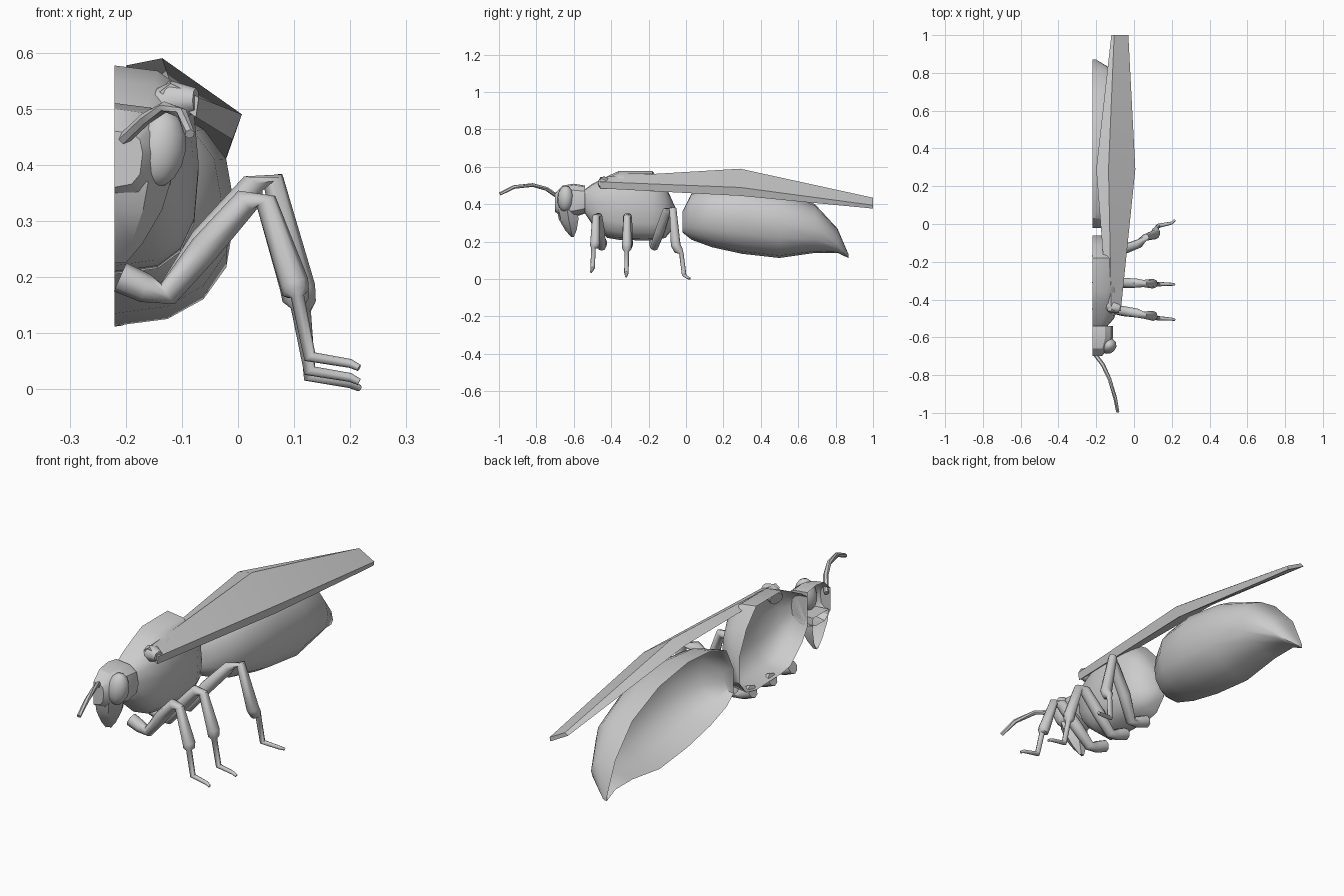
import bpy
import math
from mathutils import Vector

MID = -0.22  # the open cutting plane of the half body

if "Cube" in bpy.data.objects:
    bpy.data.objects.remove(bpy.data.objects["Cube"])

grey = bpy.data.materials.new("plain grey")
grey.use_nodes = True
grey.diffuse_color = (0.6, 0.6, 0.6, 1)
grey.node_tree.nodes["Principled BSDF"].inputs["Base Color"].default_value = (0.6, 0.6, 0.6, 1)


def build(name, verts, faces, angle=40):
    mesh = bpy.data.meshes.new(name)
    mesh.from_pydata(verts, [], faces)
    mesh.materials.append(grey)
    obj = bpy.data.objects.new(name, mesh)
    bpy.context.collection.objects.link(obj)
    bpy.ops.object.select_all(action="DESELECT")
    obj.select_set(True)
    bpy.context.view_layer.objects.active = obj
    bpy.ops.object.mode_set(mode="EDIT")
    bpy.ops.mesh.select_all(action="SELECT")
    bpy.ops.mesh.normals_make_consistent(inside=False)
    bpy.ops.object.mode_set(mode="OBJECT")
    bpy.ops.object.shade_smooth_by_angle(angle=math.radians(angle))
    return obj


def loft(name, rings, closed=True, caps=(True, True), angle=40):
    """Skin a list of equally long point rings."""
    n = len(rings[0])
    verts = [p for ring in rings for p in ring]
    faces = []
    for r in range(len(rings) - 1):
        for i in range(n if closed else n - 1):
            j = (i + 1) % n
            faces.append((r * n + i, r * n + j, (r + 1) * n + j, (r + 1) * n + i))
    if caps[0]:
        faces.append(tuple(range(n)))
    if caps[1]:
        faces.append(tuple(range(len(verts) - n, len(verts))))
    return build(name, verts, faces, angle)


def half_shell(name, sections, power, steps=8, caps=(True, True), angle=40):
    """Half body open at the middle; sections are y, top, bottom, width, side height."""
    rings = []
    for y, top, bottom, width, side in sections:
        ring = []
        for i in range(steps + 1):
            a = math.pi * (0.5 - i / steps)
            s, c = math.sin(a), max(math.cos(a), 0)
            reach = top - side if s > 0 else side - bottom
            z = side + math.copysign(abs(s) ** power, s) * reach
            ring.append((MID + width * c ** power, y, z))
        rings.append(ring)
    return loft(name, rings, False, caps, angle)


def tube(name, points, radii, sides=8):
    """Tapered tube along a path."""
    pts = [Vector(p) for p in points]
    rings = []
    for i, p in enumerate(pts):
        d = (pts[min(i + 1, len(pts) - 1)] - pts[max(i - 1, 0)]).normalized()
        u = d.cross(Vector((0, 1, 0.01))).normalized()
        v = d.cross(u)
        turns = [2 * math.pi * k / sides for k in range(sides)]
        rings.append([p + radii[i] * (u * math.cos(t) + v * math.sin(t)) for t in turns])
    return loft(name, rings, angle=50)


# Abdomen with a pointed, drooping tail
half_shell("abdomen", [
    (-0.02, 0.36, 0.25, 0.05, 0.3),
    (0.03, 0.46, 0.21, 0.13, 0.33),
    (0.14, 0.5, 0.17, 0.19, 0.34),
    (0.3, 0.51, 0.135, 0.213, 0.33),
    (0.5, 0.48, 0.113, 0.213, 0.3),
    (0.69, 0.4, 0.14, 0.18, 0.27),
    (0.81, 0.27, 0.14, 0.12, 0.19),
    (0.87, 0.13, 0.112, 0.02, 0.12),
], 0.85)

# Boxy thorax
half_shell("thorax", [
    (-0.54, 0.48, 0.35, 0.08, 0.42),
    (-0.5, 0.51, 0.29, 0.115, 0.42),
    (-0.42, 0.55, 0.22, 0.14, 0.41),
    (-0.36, 0.577, 0.21, 0.15, 0.4),
    (-0.18, 0.577, 0.205, 0.15, 0.39),
    (-0.11, 0.5, 0.22, 0.12, 0.36),
    (-0.06, 0.39, 0.28, 0.05, 0.33),
], 0.7)

# Head block and pointed jaw
half_shell("head", [
    (-0.7, 0.46, 0.36, 0.05, 0.42),
    (-0.66, 0.5, 0.33, 0.085, 0.42),
    (-0.6, 0.51, 0.33, 0.11, 0.42),
    (-0.54, 0.5, 0.35, 0.11, 0.42),
], 0.7, 6, angle=30)
jaw = []
for z, front, back, width in [(0.37, -0.69, -0.58, 0.1), (0.32, -0.68, -0.575, 0.085),
                              (0.26, -0.645, -0.585, 0.05), (0.225, -0.615, -0.6, 0.02)]:
    jaw.append([(MID, front, z), (MID + width * 0.6, front + 0.01, z),
                (MID + width, (front + back) / 2, z), (MID + width * 0.7, back, z), (MID, back, z)])
loft("jaw", jaw, False, angle=30)

# Eye
bpy.ops.mesh.primitive_uv_sphere_add(segments=12, ring_count=8, location=(-0.138, -0.645, 0.43),
                                     rotation=(0, 0.15, 0.4))
eye = bpy.context.object
eye.name = "eye"
eye.scale = (0.046, 0.042, 0.07)
eye.data.materials.append(grey)
bpy.ops.object.shade_smooth_by_angle(angle=math.radians(50))

# Antenna
tube("antenna", [(-0.21, -0.685, 0.44), (-0.165, -0.745, 0.482), (-0.13, -0.82, 0.503),
                 (-0.1, -0.92, 0.492), (-0.086, -0.995, 0.455)],
     [0.011, 0.011, 0.01, 0.01, 0.009], 6)

# Folded wing, a thin wedge, with its root knob
loft("wing", [
    [(-0.14, -0.46, 0.53), (-0.12, -0.46, 0.545), (-0.07, -0.46, 0.52), (-0.075, -0.46, 0.485)],
    [(-0.2, 0.29, 0.577), (-0.135, 0.29, 0.59), (0.007, 0.29, 0.49), (-0.01, 0.29, 0.445)],
    [(-0.12, 1, 0.425), (-0.105, 1, 0.435), (-0.03, 1, 0.395), (-0.033, 1, 0.377)],
], angle=20)
tube("wing_root", [(-0.15, -0.42, 0.5), (-0.11, -0.44, 0.515), (-0.075, -0.45, 0.515)],
     [0.03, 0.035, 0.022])

# Legs: each is a tube from the hip over the knee to the claw
radii = [0.028, 0.026, 0.022, 0.027, 0.024, 0.019, 0.026, 0.024, 0.012, 0.012, 0.008, 0.006]
profile = [(-0.21, 0.2), (-0.165, 0.18), (-0.125, 0.17), (-0.06, 0.25), (0.015, 0.335), (0.05, 0.335),
           (0.1, 0.19), (0.103, 0.172), (0.106, 0.165), (0.128, 0.058), (0.2, 0.046), (0.216, 0.038)]


def leg(name, hip, knee, foot, drop, lift, shift):
    """Hip, knee and foot give y; drop lowers the foot, lift raises the knee."""
    points = []
    for i, (x, z) in enumerate(profile):
        if i <= 5:
            y = hip + (knee - hip) * max(i - 2, 0) / 3
            z += lift * max(i - 2, 0) / 3
        else:
            y = knee + (foot - knee) * (i - 5) / 6
            z -= drop * min((i - 5) / 4, 1)
        points.append((x + (shift if 3 < i < 9 else 0), y, z))
    tube(name, points, radii)


leg("front_leg", -0.45, -0.482, -0.508, 0.0, 0.0, 0)
leg("middle_leg", -0.31, -0.315, -0.32, 0.025, 0.0, 0)
leg("hind_leg", -0.17, -0.07, 0.02, 0.036, 0.04, 0.012)
